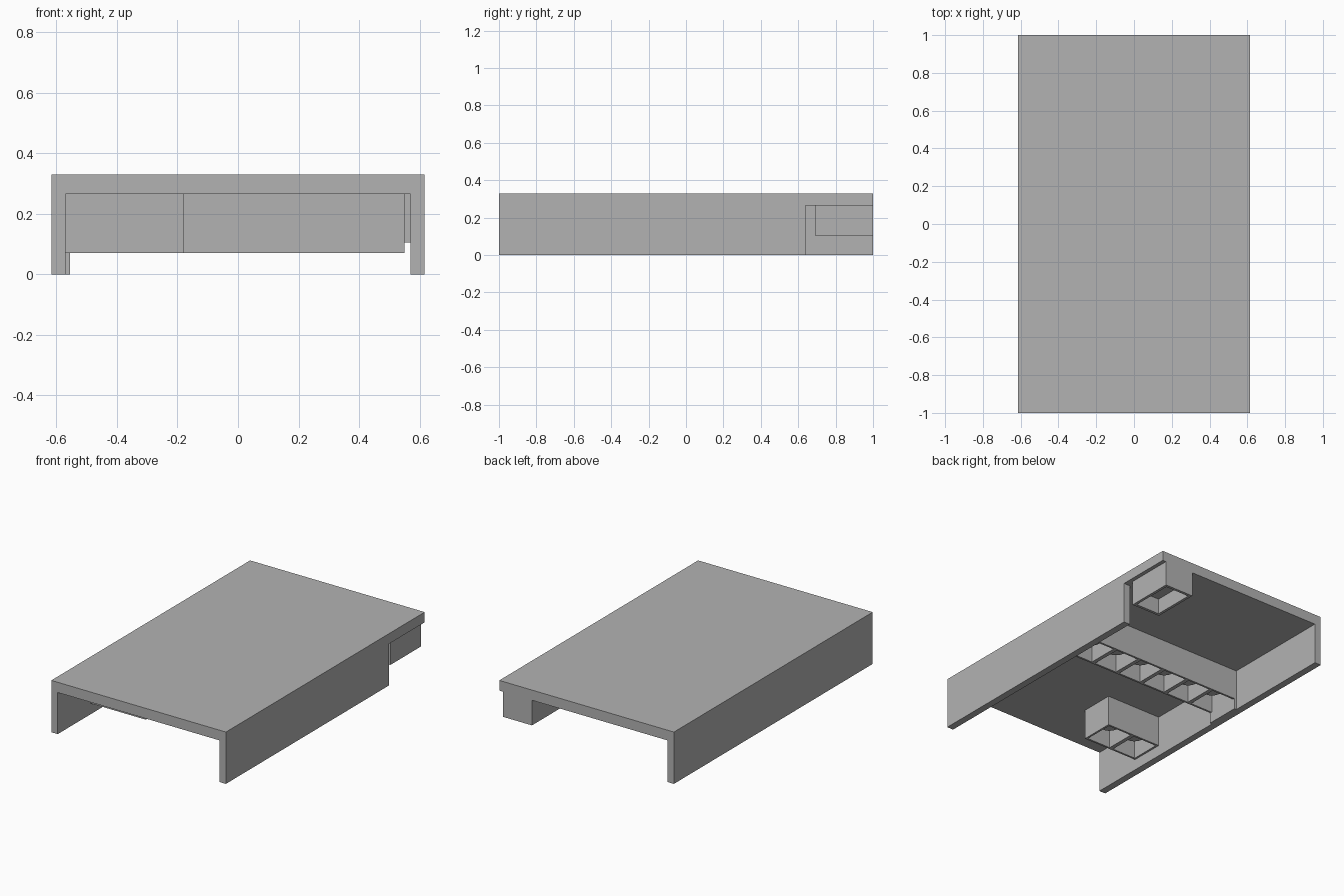
import bpy, bmesh
from mathutils import Vector, Matrix

cube = bpy.data.objects.get("Cube")
if cube:
    bpy.data.objects.remove(cube, do_unlink=True)

# Single plain grey
GREY = (0.45, 0.45, 0.45, 1)
grey = bpy.data.materials.new("plain_grey")
grey.use_nodes = True
grey.diffuse_color = GREY
for node in grey.node_tree.nodes:
    if node.type == 'BSDF_PRINCIPLED':
        node.inputs["Base Color"].default_value = GREY

# Overall heights and plan sizes
TOP, UNDER = 0.33, 0.265
HALF_W, INNER_W = 0.615, 0.57


def finish(bm, name):
    bmesh.ops.recalc_face_normals(bm, faces=bm.faces)
    mesh = bpy.data.meshes.new(name)
    bm.to_mesh(mesh)
    bm.free()
    mesh.materials.append(grey)
    obj = bpy.data.objects.new(name, mesh)
    bpy.context.collection.objects.link(obj)
    return obj


def box_bmesh(low, high):
    low, high = Vector(low), Vector(high)
    bm = bmesh.new()
    bmesh.ops.create_cube(bm, size=1)
    bmesh.ops.scale(bm, vec=high - low, verts=bm.verts)
    bmesh.ops.translate(bm, vec=(low + high) / 2, verts=bm.verts)
    return bm


def box(name, low, high):
    return finish(box_bmesh(low, high), name)


def cell_block(name, low, high, cells, rim, depth, stud):
    """Block with a row of open pockets underneath, optionally with studs."""
    bm = box_bmesh(low, high)
    pitch = (high[0] - low[0]) / cells
    for i in range(1, cells):
        bmesh.ops.bisect_plane(bm, geom=bm.verts[:] + bm.edges[:] + bm.faces[:],
                               plane_co=(low[0] + i * pitch, 0, 0), plane_no=(1, 0, 0))
    bm.normal_update()
    bottom = [f for f in bm.faces if f.normal.z < -0.9]
    bmesh.ops.inset_individual(bm, faces=bottom, thickness=rim)
    pockets = bmesh.ops.extrude_discrete_faces(bm, faces=bottom)["faces"]
    verts = list({v for f in pockets for v in f.verts})
    bmesh.ops.translate(bm, vec=(0, 0, depth), verts=verts)
    finish(bm, name)
    if not stud:
        return
    # Round studs hanging from the pocket ceilings
    bm = bmesh.new()
    for i in range(cells):
        centre = (low[0] + (i + 0.5) * pitch, (low[1] + high[1]) / 2,
                  low[2] + depth - stud / 2)
        bmesh.ops.create_cone(bm, cap_ends=True, segments=32, radius1=0.058,
                              radius2=0.058, depth=stud,
                              matrix=Matrix.Translation(centre))
    obj = finish(bm, name + "_studs")
    bpy.ops.object.select_all(action='DESELECT')
    bpy.context.view_layer.objects.active = obj
    obj.select_set(True)
    bpy.ops.object.shade_smooth_by_angle()


# Roof plate and side walls; the left wall stops short at the back
box("roof_plate", (-HALF_W, -1, UNDER), (HALF_W, 1, TOP))
box("right_wall", (-HALF_W, -1, 0), (-INNER_W, 1, UNDER))
box("left_wall", (INNER_W, -1, 0), (HALF_W, 0.64, UNDER))

# Small pad on the right wall under the cross beam
box("wall_pad", (-INNER_W, 0.045, 0), (-0.555, 0.27, 0.07))

# Pocketed blocks below the roof
cell_block("cross_beam", (-INNER_W, 0.045, 0.07), (0.55, 0.27, UNDER),
           6, 0.018, 0.135, 0.06)
cell_block("front_block", (-INNER_W, -0.67, 0.07), (-0.18, -0.45, UNDER),
           2, 0.018, 0.135, 0.06)
cell_block("back_block", (0.385, 0.69, 0.105), (0.59, 1, UNDER),
           1, 0.025, 0.1, 0)
